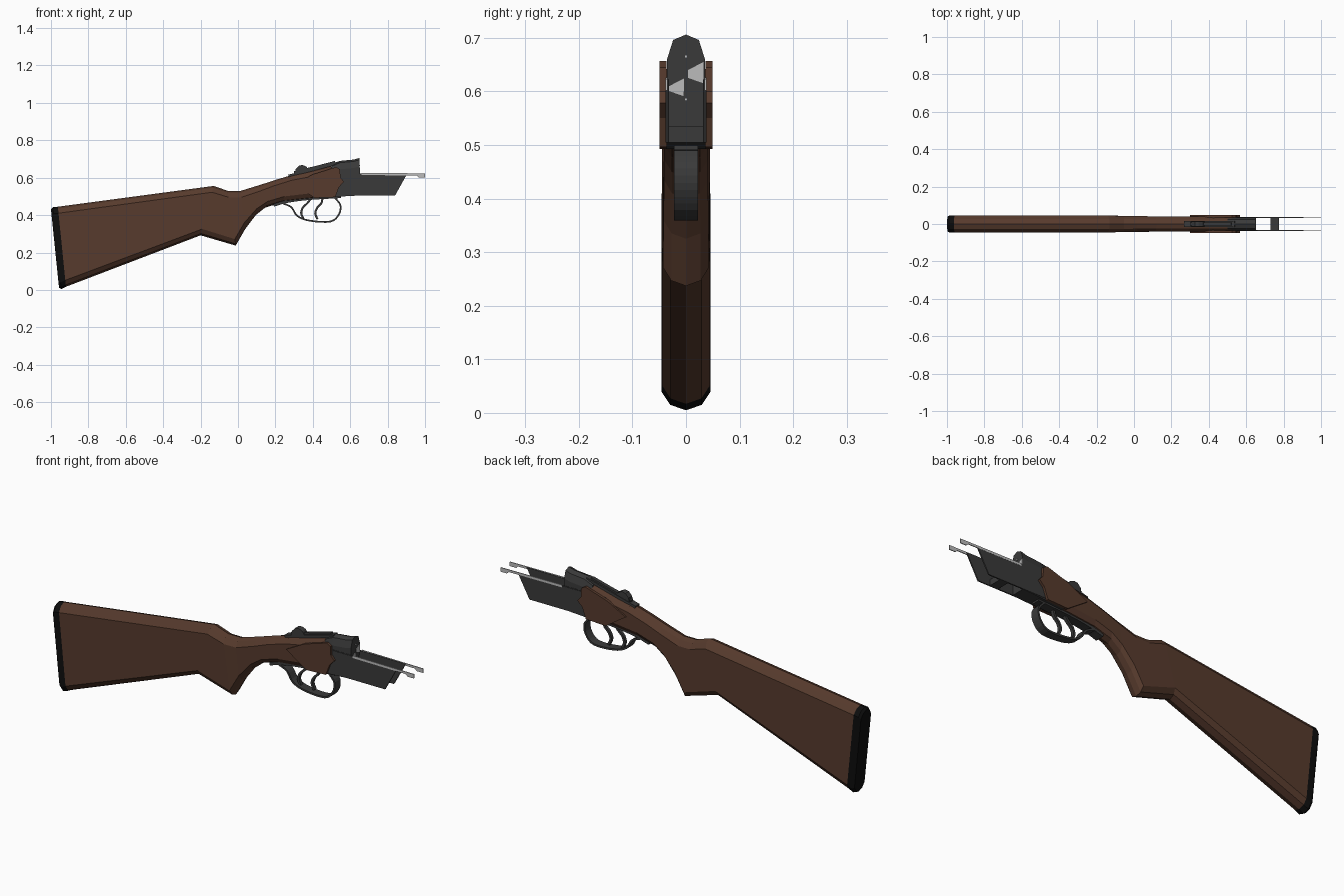
import bpy, bmesh, math
from mathutils import Vector

if "Cube" in bpy.data.objects:
    bpy.data.objects.remove(bpy.data.objects["Cube"])


def material(name, r, g, b):
    m = bpy.data.materials.new(name)
    m.diffuse_color = (r, g, b, 1)
    m.use_nodes = True
    m.node_tree.nodes["Principled BSDF"].inputs["Base Color"].default_value = m.diffuse_color
    return m


WOOD = material("walnut wood", 0.095, 0.043, 0.026)
METAL = material("dark steel", 0.042, 0.042, 0.042)
RUBBER = material("black rubber", 0.004, 0.004, 0.004)
BRIGHT = material("bright steel", 0.5, 0.5, 0.5)


def finish(name, bm, mat):
    bmesh.ops.recalc_face_normals(bm, faces=bm.faces)
    me = bpy.data.meshes.new(name)
    bm.to_mesh(me)
    bm.free()
    me.materials.append(mat)
    ob = bpy.data.objects.new(name, me)
    bpy.context.collection.objects.link(ob)
    return ob


def loft(name, rings, mat):
    """Skin closed rings of equal size and cap both ends."""
    bm = bmesh.new()
    vs = [[bm.verts.new(p) for p in ring] for ring in rings]
    n = len(vs[0])
    for a, b in zip(vs, vs[1:]):
        for i in range(n):
            j = (i + 1) % n
            bm.faces.new((a[i], a[j], b[j], b[i]))
    bm.faces.new(vs[0])
    bm.faces.new(vs[-1])
    return finish(name, bm, mat)


def plate(name, pts, y0, y1, mat):
    """Extrude an xz outline from y0 to y1."""
    return loft(name, [[(x, y, z) for x, z in pts] for y in (y0, y1)], mat)


def ribbon(name, pts, thick, half, mat, steps=4):
    """Bent strip following a smoothed xz path."""
    p = [Vector(q) for q in pts]
    p = [2 * p[0] - p[1]] + p + [2 * p[-1] - p[-2]]
    path = []
    for a, b, c, d in zip(p, p[1:], p[2:], p[3:]):
        for k in range(steps):
            t = k / steps
            path.append(0.5 * (2 * b + (c - a) * t + (2 * a - 5 * b + 4 * c - d) * t * t
                               + (3 * b - a - 3 * c + d) * t ** 3))
    path.append(p[-2])
    rings = []
    for i, q in enumerate(path):
        d = (path[min(i + 1, len(path) - 1)] - path[max(i - 1, 0)]).normalized()
        n = Vector((-d.y, d.x)) * thick / 2
        u, v = q + n, q - n
        rings.append([(u.x, -half, u.y), (u.x, half, u.y), (v.x, half, v.y), (v.x, -half, v.y)])
    return loft(name, rings, mat)


def stock_ring(xt, zt, xb, zb, w, c=0.035):
    """Chamfered section between a top and a bottom point."""
    top, bot = Vector((xt, zt)), Vector((xb, zb))
    d = (bot - top).normalized()
    side = [(0, top), (0.6 * w, top + d * 0.01), (w, top + d * c),
            (w, bot - d * c), (0.64 * w, bot - d * 0.01), (0, bot)]
    pts = [(q.x, y, q.y) for y, q in side]
    return pts + [(x, -y, z) for x, y, z in reversed(pts[1:-1])]


# Wooden stock: butt, comb, grip and wrist
loft("stock", [stock_ring(*s) for s in (
    (-0.963, 0.445, -0.92, 0.017, 0.045),
    (-0.13, 0.556, -0.20, 0.292, 0.045),
    (-0.055, 0.53, -0.012, 0.237, 0.043),
    (0.015, 0.53, 0.038, 0.325, 0.042),
    (0.12, 0.562, 0.095, 0.40, 0.041),
    (0.20, 0.588, 0.145, 0.44, 0.041),
    (0.30, 0.618, 0.235, 0.468, 0.041),
    (0.53, 0.668, 0.52, 0.497, 0.042))], WOOD)

# Rubber butt pad with a slightly rounded back
loft("butt_pad", [stock_ring(*s) for s in (
    (-0.963, 0.445, -0.92, 0.017, 0.045),
    (-0.99, 0.442, -0.945, 0.005, 0.046),
    (-1.0, 0.432, -0.957, 0.012, 0.04))], RUBBER)

# Raised wooden cheek panels either side of the receiver
PANEL = [(0.30, 0.565), (0.40, 0.618), (0.525, 0.657), (0.545, 0.645), (0.548, 0.60),
         (0.567, 0.578), (0.54, 0.55), (0.52, 0.496), (0.41, 0.492)]
for s, side in ((-1, "right"), (1, "left")):
    plate(side + "_panel", PANEL, s * 0.036, s * 0.049, WOOD)
    # Receiver side walls
    plate(side + "_wall", [(0.50, 0.505), (0.84, 0.505), (0.905, 0.622), (0.50, 0.622)],
          s * 0.032, s * 0.038, METAL)
    # Ejector rods with a dropped tip
    plate(side + "_ejector", [(0.66, 0.626), (1.0, 0.623), (1.0, 0.602), (0.965, 0.602),
                              (0.955, 0.612), (0.66, 0.614)], s * 0.0345, s * 0.0385, BRIGHT)

# Receiver body behind the breech face
plate("receiver_body", [(0.42, 0.492), (0.648, 0.505), (0.648, 0.625), (0.42, 0.625)],
      -0.036, 0.036, METAL)


def breech_ring(x, top, low=0.60):
    half = [(0.0, top), (0.024, top - 0.01), (0.035, top - 0.045), (0.035, low)]
    pts = [(x, y, z) for y, z in half]
    return pts + [(x, -y, z) for _, y, z in reversed(pts[1:])]


# Rounded standing breech
loft("standing_breech", [breech_ring(x, z) for x, z in
                         ((0.50, 0.67), (0.545, 0.69), (0.62, 0.697), (0.65, 0.706))], METAL)

# Bright patches and firing pin holes on the breech face
for name, ys, zs in (("upper_face_patch", (0.004, 0.033), (0.615, 0.655)),
                     ("lower_face_patch", (-0.033, -0.004), (0.59, 0.624))):
    loft(name, [[(x, ys[0], zs[0] + 0.01), (x, ys[1], zs[0]), (x, ys[1], zs[1]),
                 (x, ys[0], zs[1] - 0.015)] for x in (0.647, 0.652)], BRIGHT)
for name, z in (("upper_firing_pin", 0.665), ("lower_firing_pin", 0.585)):
    loft(name, [[(x, 0.003 * math.cos(a * math.pi / 4), z + 0.003 * math.sin(a * math.pi / 4))
                 for a in range(8)] for x in (0.646, 0.653)], BRIGHT)

# Hinge cross block between the walls
plate("hinge_block", [(0.73, 0.505), (0.775, 0.505), (0.775, 0.535), (0.73, 0.535)],
      -0.034, 0.034, METAL)

# Top tang, opening lever and thumb piece
ribbon("top_tang", [(0.27, 0.609), (0.40, 0.643), (0.54, 0.68)], 0.014, 0.016, METAL)
ribbon("opening_lever", [(0.30, 0.628), (0.42, 0.657), (0.52, 0.683)], 0.014, 0.009, METAL)
plate("thumb_piece", [(0.305, 0.62), (0.308, 0.645), (0.325, 0.664), (0.345, 0.668),
                      (0.365, 0.66), (0.378, 0.642)], -0.014, 0.014, METAL)

# Lower tang and trigger guard
ribbon("lower_tang", [(0.19, 0.452), (0.26, 0.472), (0.38, 0.488), (0.55, 0.498)],
       0.014, 0.022, METAL)
ribbon("trigger_guard", [(0.235, 0.465), (0.285, 0.442), (0.318, 0.395), (0.385, 0.37),
                         (0.495, 0.366), (0.54, 0.405), (0.547, 0.455), (0.515, 0.495)],
       0.009, 0.022, METAL)

# Two curved triggers
ribbon("rear_trigger", [(0.39, 0.49), (0.372, 0.465), (0.347, 0.44), (0.338, 0.41), (0.35, 0.382)],
       0.011, 0.008, METAL)
ribbon("front_trigger", [(0.452, 0.49), (0.445, 0.462), (0.424, 0.44), (0.413, 0.41), (0.425, 0.378)],
       0.011, 0.008, METAL)
